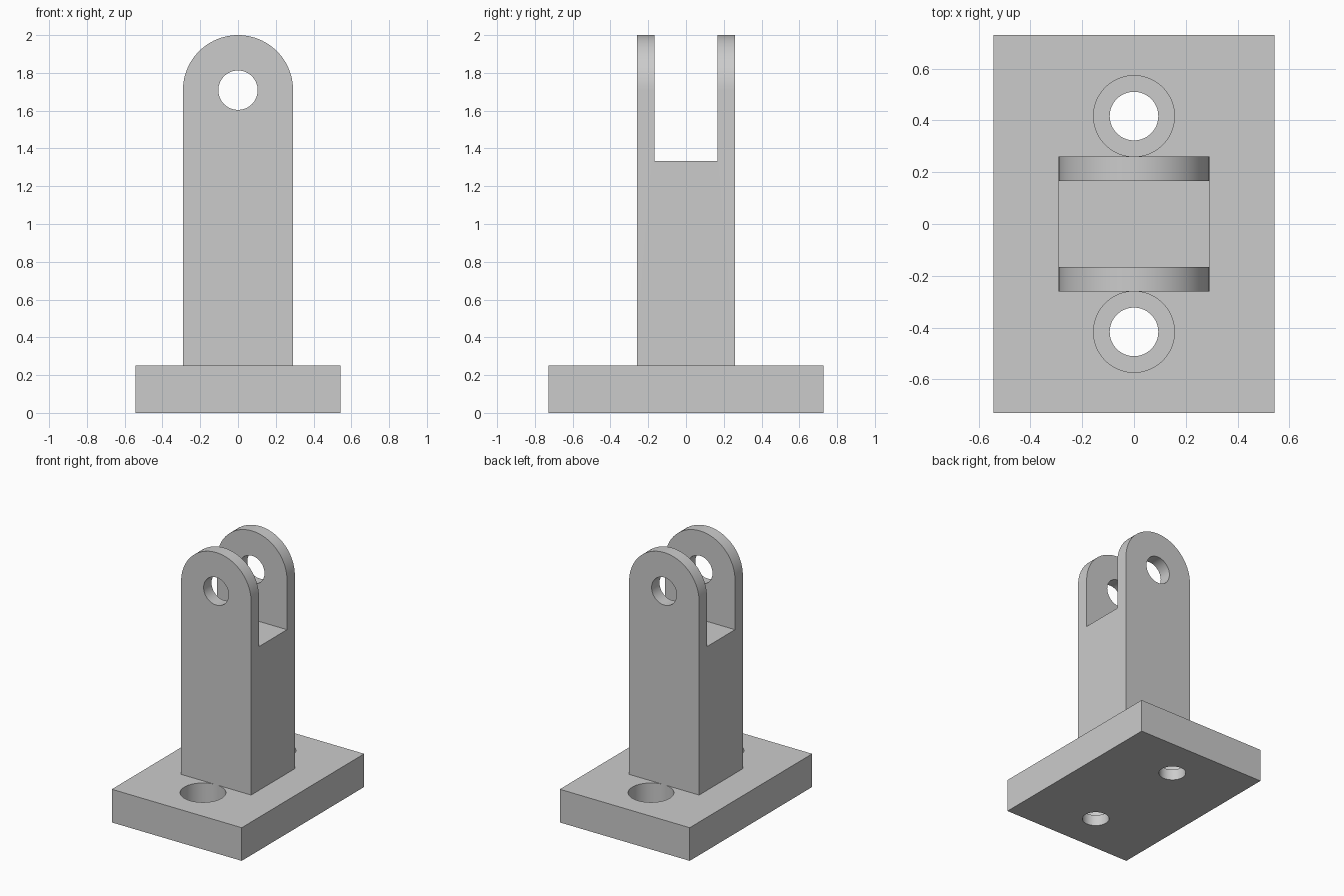
import bpy
import bmesh
import math
from mathutils import Matrix

U = 1 / 48  # design grid unit
SEGMENTS = 96

cube = bpy.data.objects.get("Cube")
if cube:
    bpy.data.objects.remove(cube, do_unlink=True)

grey = bpy.data.materials.new("plain_grey")
grey.use_nodes = True
colour = (0.6, 0.6, 0.6, 1)
grey.diffuse_color = colour
grey.node_tree.nodes["Principled BSDF"].inputs["Base Color"].default_value = colour


def add_object(name, bm):
    bmesh.ops.recalc_face_normals(bm, faces=bm.faces)
    mesh = bpy.data.meshes.new(name)
    bm.to_mesh(mesh)
    bm.free()
    mesh.materials.append(grey)
    obj = bpy.data.objects.new(name, mesh)
    bpy.context.collection.objects.link(obj)
    return obj


def box(name, width, depth, bottom, top):
    bm = bmesh.new()
    bmesh.ops.create_cube(bm, size=1)
    bmesh.ops.scale(bm, vec=(width * U, depth * U, (top - bottom) * U), verts=bm.verts)
    bmesh.ops.translate(bm, vec=(0, 0, (bottom + top) / 2 * U), verts=bm.verts)
    return add_object(name, bm)


def cylinder(name, diameter, length, centre, along_y=False):
    bm = bmesh.new()
    turn = Matrix.Rotation(math.pi / 2 if along_y else 0, 4, "X")
    place = Matrix.Translation([c * U for c in centre])
    bmesh.ops.create_cone(bm, cap_ends=True, segments=SEGMENTS, radius1=diameter / 2 * U,
                          radius2=diameter / 2 * U, depth=length * U, matrix=place @ turn)
    return add_object(name, bm)


def arched_block(name, width, depth, bottom, arch_centre):
    r = width / 2
    profile = [(-r, bottom), (r, bottom)]
    steps = SEGMENTS // 2
    for i in range(steps + 1):
        a = math.pi * i / steps
        profile.append((r * math.cos(a), arch_centre + r * math.sin(a)))
    bm = bmesh.new()
    face = bm.faces.new([bm.verts.new((x * U, -depth / 2 * U, z * U)) for x, z in profile])
    extruded = bmesh.ops.extrude_face_region(bm, geom=[face])
    verts = [g for g in extruded["geom"] if isinstance(g, bmesh.types.BMVert)]
    bmesh.ops.translate(bm, vec=(0, depth * U, 0), verts=verts)
    return add_object(name, bm)


def activate(obj):
    bpy.ops.object.select_all(action="DESELECT")
    obj.select_set(True)
    bpy.context.view_layer.objects.active = obj


def cut(obj, cutters):
    activate(obj)
    for cutter in cutters:
        mod = obj.modifiers.new("cut", "BOOLEAN")
        mod.operation = "DIFFERENCE"
        mod.solver = "EXACT"
        mod.object = cutter
        bpy.ops.object.modifier_apply(modifier=mod.name)
        bpy.data.objects.remove(cutter, do_unlink=True)
    bpy.ops.object.shade_smooth_by_angle(angle=math.radians(30))


# Base plate with two counterbored bolt holes
base = box("base_plate", 52, 70, 0, 12)
bolt_cutters = []
for side in (-1, 1):
    bolt_cutters.append(cylinder("bolt_hole", 9, 40, (0, side * 20, 6)))
    bolt_cutters.append(cylinder("counterbore", 15, 16, (0, side * 20, 12)))
cut(base, bolt_cutters)

# Upright with a rounded top, forked by a slot and drilled for a pin
upright = arched_block("forked_upright", 28, 25, 12, 82)
cut(upright, [box("fork_slot", 40, 16, 64, 110),
              cylinder("pin_hole", 10, 60, (0, 0, 82), along_y=True)])
